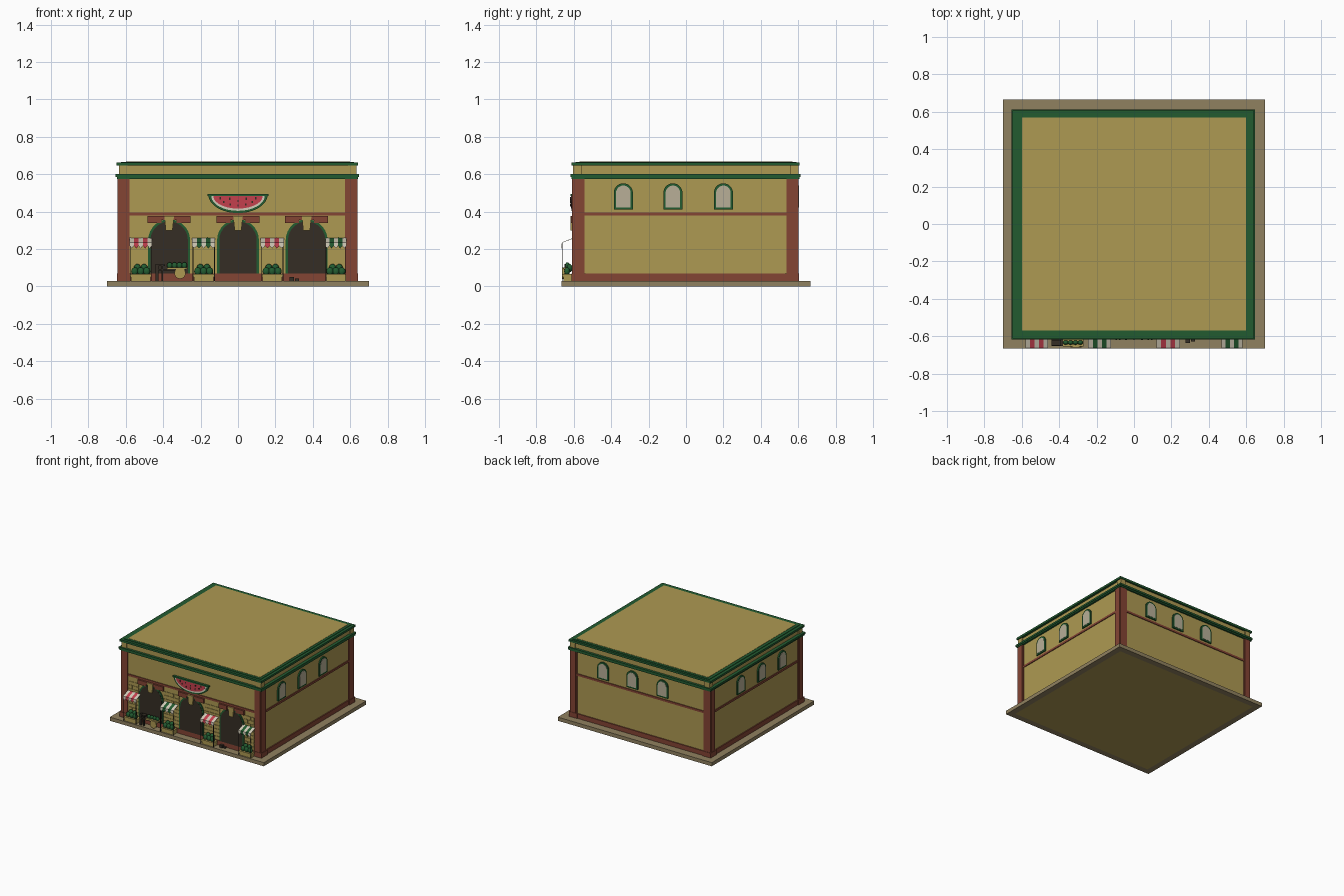
import bpy, bmesh, math
from mathutils import Matrix, Vector

cube = bpy.data.objects.get("Cube")
if cube:
    bpy.data.objects.remove(cube)


def material(name, r, g, b):
    m = bpy.data.materials.new(name)
    m.use_nodes = True
    m.diffuse_color = (r, g, b, 1)
    m.node_tree.nodes["Principled BSDF"].inputs["Base Color"].default_value = (r, g, b, 1)
    return m


TAN = material("tan wall", .42, .32, .085)
GREEN = material("dark green", .016, .105, .03)
BROWN = material("brick brown", .23, .058, .034)
BEIGE = material("beige pane", .48, .43, .31)
DARK = material("dark opening", .036, .027, .018)
RED = material("melon red", .55, .05, .075)
WHITE = material("cream white", .65, .6, .48)
STONE = material("pavement", .28, .22, .115)


def finish(name, bm, *mats):
    mesh = bpy.data.meshes.new(name)
    bmesh.ops.recalc_face_normals(bm, faces=bm.faces)
    bm.to_mesh(mesh)
    bm.free()
    for m in mats:
        mesh.materials.append(m)
    ob = bpy.data.objects.new(name, mesh)
    bpy.context.collection.objects.link(ob)
    return ob


def add_box(bm, x0, x1, y0, y1, z0, z1):
    size = Matrix.Diagonal((x1 - x0, y1 - y0, z1 - z0, 1))
    centre = Matrix.Translation(((x0 + x1) / 2, (y0 + y1) / 2, (z0 + z1) / 2))
    bmesh.ops.create_cube(bm, size=1, matrix=centre @ size)


def boxes(name, mat, *dims):
    bm = bmesh.new()
    for d in dims:
        add_box(bm, *d)
    return finish(name, bm, mat)


def prism(name, mat, pts, near, far, turn=0):
    """Outline in the wall plane, extruded from near to far, turned about z."""
    bm = bmesh.new()
    face = bm.faces.new([bm.verts.new((u, -near, z)) for u, z in pts])
    out = bmesh.ops.extrude_face_region(bm, geom=[face])["geom"]
    for v in out:
        if isinstance(v, bmesh.types.BMVert):
            v.co.y = -far
    bm.transform(Matrix.Rotation(turn, 4, "Z"))
    return finish(name, bm, mat)


def arch(u, half, bottom, spring, n=14):
    curve = [(u + half * math.cos(math.pi * i / n), spring + half * math.sin(math.pi * i / n))
             for i in range(n + 1)]
    return [(u + half, bottom)] + curve + [(u - half, bottom)]


def half_ellipse(w, top, h, n=24):
    return [(w * math.cos(math.pi * i / n), top - h * math.sin(math.pi * i / n))
            for i in range(n + 1)]


# Pavement, with the floor of the building showing underneath
bm = bmesh.new()
add_box(bm, -.7, .7, -.665, .665, 0, .03)
bm.faces.ensure_lookup_table()
under = min(bm.faces, key=lambda f: f.calc_center_median().z)
bmesh.ops.inset_region(bm, faces=[under], thickness=.07)
under.material_index = 1
finish("pavement", bm, STONE, TAN)

# Main walls, parapet and roof
boxes("walls", TAN, (-.633, .627, -.598, .592, .03, .6))
boxes("parapet", TAN, (-.628, .622, -.597, .592, .6, .648),
      *[(x, x + .045, y, y + .045, .6, .648) for x in (-.636, .588) for y in (-.605, .557)])
boxes("lower_cornice", GREEN, (-.648, .642, -.611, .606, .575, .586),
      (-.654, .646, -.617, .612, .586, .601))
boxes("upper_cornice", GREEN, (-.65, .642, -.611, .607, .645, .662),
      (-.625, .62, -.59, .59, .662, .666))
boxes("roof", TAN, (-.6, .6, -.57, .57, .65, .668))

# Corner pillars with plinths
for side, x in (("right", -.645), ("left", .569)):
    for end, y in (("front", -.61), ("back", .532)):
        boxes(f"{end}_{side}_pillar", BROWN, (x + .004, x + .066, y + .004, y + .066, .03, .577),
              (x, x + .07, y + .012, y + .058, .07, .577),
              (x + .012, x + .058, y, y + .07, .07, .577),
              (x - .003, x + .073, y - .003, y + .073, .03, .07))

# Brown strips around all four walls
for name, z0, z1, p in (("belt", .378, .395, .006), ("base_strip", .03, .068, .008)):
    boxes(name, BROWN, (-.633 - p, .627 + p, -.598 - p, .592 + p, z0, z1))

# Arched windows on the sides and back
for wall, turn, dist, centres in (("left", math.pi / 2, .627, (-.335, -.07, .2)),
                                  ("back", math.pi, .592, (-.335, -.07, .205)),
                                  ("right", -math.pi / 2, .633, (-.2, .07, .335))):
    for i, u in enumerate(centres):
        prism(f"{wall}_window_frame_{i}", GREEN, arch(u, .051, .41, .5), dist - .01, dist + .01, turn)
        prism(f"{wall}_window_pane_{i}", BEIGE, arch(u, .039, .422, .5), dist, dist + .012, turn)

# Arched doorways with lintel and keystone
for i, x in enumerate((-.368, 0, .367)):
    prism(f"door_frame_{i}", GREEN, arch(x, .112, .068, .247), .59, .606)
    prism(f"door_opening_{i}", DARK, arch(x, .1, .068, .247), .6, .608)
    boxes(f"door_lintel_{i}", BROWN, (x - .115, x - .04, -.614, -.59, .34, .376),
          (x + .04, x + .115, -.614, -.59, .34, .376),
          (x - .04, x + .04, -.612, -.59, .355, .376))
    prism(f"keystone_{i}", TAN, [(x - .018, .3), (x + .018, .3), (x + .026, .376), (x - .026, .376)],
          .59, .618)

# Brick facing on the piers between the doors
bm = bmesh.new()
for x0, x1 in ((-.572, -.482), (-.254, -.114), (.114, .253), (.481, .568)):
    for row in range(9):
        z = .07 + row * .03
        mid = x0 + (x1 - x0) * (.35 if row % 2 else .65)
        for a, b in ((x0, mid - .002), (mid + .002, x1)):
            add_box(bm, a, b, -.602, -.595, z, z + .027)
finish("brick_facing", bm, TAN)

# Melon slice sign: rind, pith, flesh and seeds
prism("sign_rind", GREEN, half_ellipse(.158, .49, .098), .59, .61)
boxes("sign_rim", GREEN, (-.163, .163, -.618, -.59, .484, .495))
prism("sign_pith", WHITE, half_ellipse(.143, .484, .08), .6, .613)
prism("sign_flesh", RED, half_ellipse(.132, .484, .068), .6, .616)
seeds = [(r * .132 * math.cos(a), .484 - r * .068 * math.sin(a))
         for r, n in ((.75, 7), (.4, 3)) for a in [math.pi * (k + .6) / (n + .2) for k in range(n)]]
boxes("sign_seeds", DARK, *[(x - .004, x + .004, -.619, -.61, z - .006, z + .006) for x, z in seeds])


def melons(name, spots, r):
    bm = bmesh.new()
    for p in spots:
        m = Matrix.Translation(Vector(p)) @ Matrix.Diagonal((1, .8, 1.15, 1))
        bmesh.ops.create_uvsphere(bm, u_segments=12, v_segments=8, radius=r, matrix=m)
    ob = finish(name, bm, GREEN)
    for f in ob.data.polygons:
        f.use_smooth = True


# Market stalls: striped awning, posts, crate and melons
STRIPES = 5
for i, (x0, x1, colour) in enumerate(((-.58, -.46, RED), (-.245, -.122, GREEN),
                                      (.12, .245, RED), (.467, .58, GREEN))):
    bm = bmesh.new()
    w = (x1 - x0) / STRIPES
    for s in range(STRIPES):
        a, b = x0 + s * w, x0 + (s + 1) * w
        rows = [[bm.verts.new((x, y, z)) for x in (a, b)]
                for y, z in ((-.6, .26), (-.664, .235), (-.665, .217))]
        tip = bm.verts.new(((a + b) / 2, -.665, .203))
        for top, low in zip(rows, rows[1:]):
            bm.faces.new((top[0], top[1], low[1], low[0])).material_index = s % 2
        bm.faces.new((rows[2][0], rows[2][1], tip)).material_index = s % 2
    awning = finish(f"awning_{i}", bm, WHITE, colour)
    solid = awning.modifiers.new("thickness", "SOLIDIFY")
    solid.thickness = .003
    boxes(f"awning_posts_{i}", DARK, *[(x - .002, x + .002, -.664, -.66, .03, .235)
                                       for x in (x0 + .004, x1 - .004)])
    c = (x0 + x1) / 2
    boxes(f"crate_{i}", TAN, (c - .052, c + .052, -.655, -.604, .03, .05),
          (c - .055, c + .055, -.66, -.604, .05, .066))
    melons(f"crate_melons_{i}", [(c + k * .032, -.636, .08) for k in (-1, 0, 1)]
           + [(c + k * .018, -.622, .098) for k in (-1, 1)], .019)

# Handcart with melons and a wheel beside the first doorway
boxes("cart_frame", DARK, (-.44, -.425, -.65, -.635, .03, .12), (-.41, -.4, -.65, -.635, .03, .11),
      (-.44, -.28, -.652, -.61, .085, .094), (-.44, -.39, -.65, -.62, .11, .118))
boxes("cart_bed", TAN, (-.38, -.27, -.655, -.61, .092, .102))
melons("cart_melons", [(-.365 + k * .026, -.634, .112) for k in range(4)], .015)
bm = bmesh.new()
bmesh.ops.create_cone(bm, cap_ends=True, segments=16, radius1=.03, radius2=.03, depth=.01,
                      matrix=Matrix.Translation((-.31, -.655, .07)) @ Matrix.Rotation(math.pi / 2, 4, "X"))
finish("cart_wheel", bm, TAN)

# Small tools lying by the third doorway
boxes("tool_handles", DARK, (.275, .3, -.635, -.61, .03, .05), (.305, .325, -.628, -.615, .03, .042))
